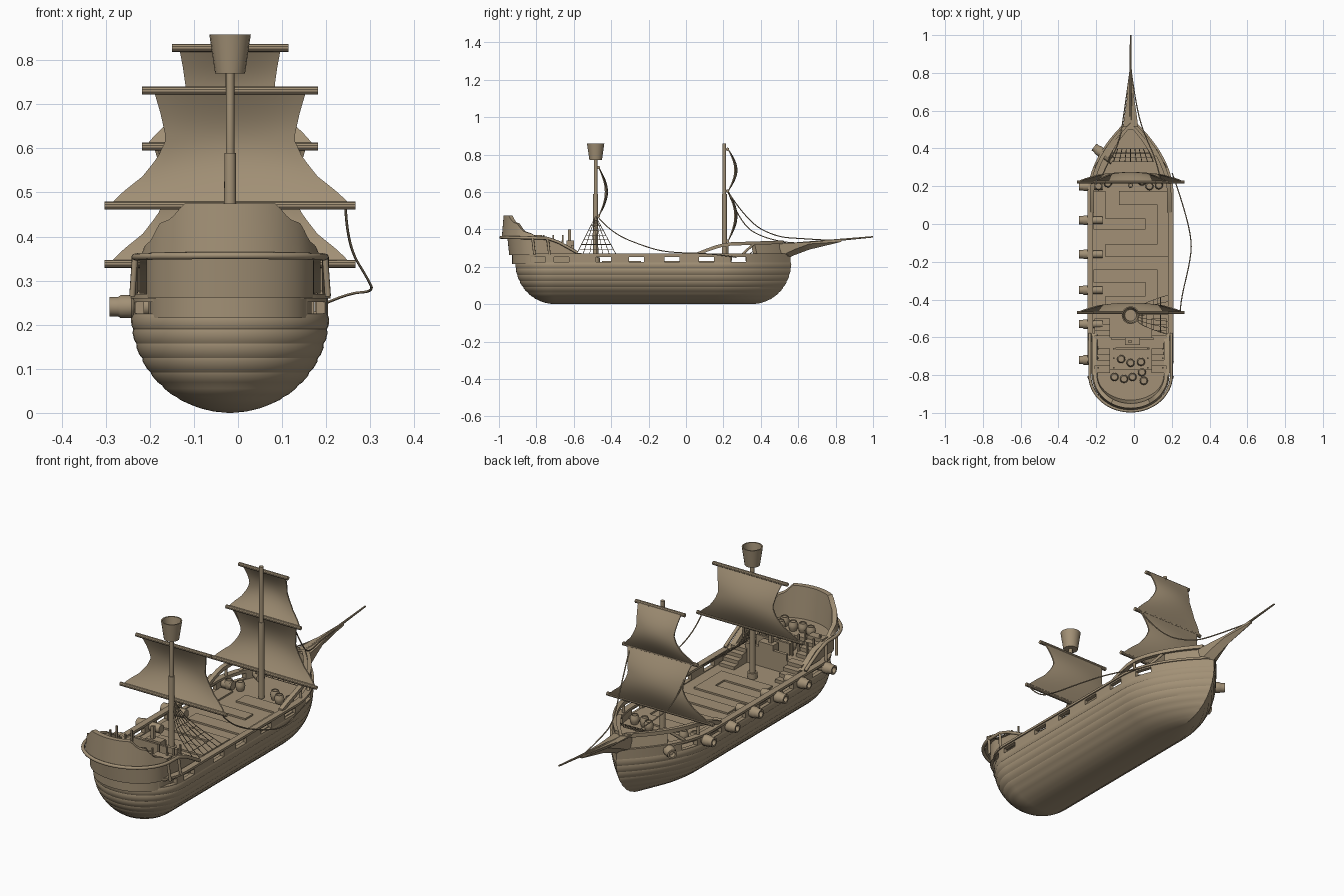
import bpy, bmesh, math
from mathutils import Vector, Matrix

if "Cube" in bpy.data.objects:
    bpy.data.objects.remove(bpy.data.objects["Cube"])

CX = -0.018
wood = bpy.data.materials.new("weathered wood")
wood.diffuse_color = (0.36, 0.28, 0.18, 1)
wood.use_nodes = True
wood.node_tree.nodes["Principled BSDF"].inputs["Base Color"].default_value = wood.diffuse_color


def finish(name, bm, smooth=35):
    bmesh.ops.remove_doubles(bm, verts=bm.verts, dist=0.00005)
    bmesh.ops.recalc_face_normals(bm, faces=bm.faces)
    me = bpy.data.meshes.new(name)
    bm.to_mesh(me)
    bm.free()
    me.materials.append(wood)
    ob = bpy.data.objects.new(name, me)
    bpy.context.collection.objects.link(ob)
    bpy.ops.object.select_all(action='DESELECT')
    ob.select_set(True)
    bpy.context.view_layer.objects.active = ob
    if smooth:
        bpy.ops.object.shade_smooth_by_angle(angle=math.radians(smooth))
    return ob


def loft(name, rows, wrap=True, caps=True, closed=False, smooth=35):
    """Skin a list of point rows (x is measured from the keel line)."""
    bm = bmesh.new()
    vs = [[bm.verts.new((p[0] + CX, p[1], p[2])) for p in r] for r in rows]
    n = len(rows[0])
    for i in range(len(rows) - (0 if closed else 1)):
        a, b = vs[i], vs[(i + 1) % len(rows)]
        for j in range(n if wrap else n - 1):
            k = (j + 1) % n
            bm.faces.new((a[j], a[k], b[k], b[j]))
    if caps:
        bm.faces.new(vs[0])
        bm.faces.new(vs[-1])
    return finish(name, bm, smooth)


def prism(name, pts, z0, z1):
    return loft(name, [[(x, y, z) for x, y in pts] for z in (z0, z1)])


def boxes(name, lims):
    """One object from several (x0, x1, y0, y1, z0, z1) boxes."""
    bm = bmesh.new()
    for x0, x1, y0, y1, z0, z1 in lims:
        m = Matrix.Translation(((x0 + x1) / 2 + CX, (y0 + y1) / 2, (z0 + z1) / 2))
        bmesh.ops.create_cube(bm, size=1, matrix=m @ Matrix.Diagonal((x1 - x0, y1 - y0, z1 - z0, 1)))
    return finish(name, bm, 0)


def lathe(name, prof, loc, axis=(0, 0, 1), n=16):
    """Turn (radius, height) points round an axis."""
    q = Vector((0, 0, 1)).rotation_difference(Vector(axis))
    rows = [[q @ Vector((r * math.cos(t * math.tau / n), r * math.sin(t * math.tau / n), h)) + Vector(loc)
             for t in range(n)] for r, h in prof]
    return loft(name, rows)


def tubes(name, paths, r, smooth_path=False, res=2):
    cu = bpy.data.curves.new(name, 'CURVE')
    cu.dimensions, cu.bevel_depth, cu.bevel_resolution, cu.use_fill_caps = '3D', r, res, True
    for path in paths:
        sp = cu.splines.new('NURBS' if smooth_path else 'POLY')
        sp.points.add(len(path) - 1)
        for pt, p in zip(sp.points, path):
            pt.co = (p[0] + CX, p[1], p[2], 1)
        if smooth_path:
            sp.order_u, sp.use_endpoint_u = 3, True
    ob = bpy.data.objects.new(name, cu)
    cu.materials.append(wood)
    bpy.context.collection.objects.link(ob)
    bpy.ops.object.select_all(action='DESELECT')
    ob.select_set(True)
    bpy.context.view_layer.objects.active = ob
    bpy.ops.object.convert(target='MESH')


def interp(x, table):
    for (a, va), (b, vb) in zip(table, table[1:]):
        if x <= b:
            return va + (vb - va) * max(0, (x - a) / (b - a))
    return table[-1][1]


def outline(g, out=0):
    """Hull plan shape; g shrinks it towards the keel."""
    w = 0.222 * g + out
    right = [(w * math.sin(k * math.pi / 24), -0.70 - (0.21 * g + out) * math.cos(k * math.pi / 24)) for k in range(13)]
    right += [(w, y) for y in (-0.5, -0.3, -0.1, 0.05)]
    tip = 0.35 + 0.21 * g + out
    right += [(w * (1 - (k / 14) ** 2), 0.15 + (tip - 0.15) * k / 14) for k in range(15)]
    return right + [(-x, y) for x, y in right[-2:0:-1]]


# Hull with bulging strakes
rows, levels = [], [0, .012, .035, .062, .092, .124, .157, .190, .222]
for z0, z1 in zip(levels, levels[1:]):
    for t, o in ((0.0, 0), (0.25, 0.003), (0.75, 0.003)):
        z = z0 + (z1 - z0) * t
        g = max(0.02, math.sqrt(max(0, 1 - (1 - z / 0.222) ** 2)))
        rows.append([(x, y, z) for x, y in outline(g, o if z > 0.02 else 0)])
rows.append([(x, y, 0.222) for x, y in outline(1)])
loft("hull", rows, smooth=25)


# Bulwark with gun ports, and its cap rail
def band(name, o, i, z0, z1):
    return loft(name, [[(x, y, z) for x, y in outline(1, f)] for f, z in ((o, z0), (o, z1), (i, z1), (i, z0))],
                caps=False, closed=True)


bulwark = band("bulwark", 0, -0.02, 0.215, 0.262)
ports = [(-.3, .3, y - .04, y + .04, .226, .252) for y in (-.79, -.665, -.44, -.265, -.075, .11, .28)]
ports += [(x - .03, x + .03, -1, -.83, .220, .252) for x in (-.1, .1)]
cutter = boxes("port_cutter", ports)
mod = bulwark.modifiers.new("ports", 'BOOLEAN')
mod.operation, mod.object = 'DIFFERENCE', cutter
bpy.context.view_layer.objects.active = bulwark
bpy.ops.object.modifier_apply(modifier="ports")
bpy.data.objects.remove(cutter)
band("cap_rail", 0.006, -0.024, 0.259, 0.270)

# Raised deck panels in a maze pattern
boxes("deck_panels", [(x0 + .018, x1 + .018, y0, y1, .218, .230) for x0, x1, y0, y1 in (
    (-.215, -.15, .03, .175), (-.215, .06, -.03, .03), (-.08, .19, .10, .175), (.125, .19, -.175, .10),
    (-.15, .125, -.175, -.105), (-.215, .125, -.31, -.24), (.06, .125, -.45, -.31), (-.15, .06, -.45, -.38))])


# Stern decks
def stern_plan(w, front, mid, back):
    arc = [(w * math.cos(k * math.pi / 16), mid - (mid - back) * math.sin(k * math.pi / 16)) for k in range(17)]
    return [(w, front)] + arc + [(-w, front)]


prism("quarter_deck", stern_plan(.185, -.60, -.78, -.93), .215, .285)
prism("poop_deck", stern_plan(.182, -.77, -.80, -.94), .28, .325)
boxes("stairs", [(s * .15 - .04, s * .15 + .04, y - .1, y + .03 - .03 * k, z, z + .0175 * (k + 1))
                 for s in (-1, 1) for y, z in ((-.53, .22), (-.69, .285)) for k in range(4)])
boxes("deck_furniture", [(-.10, .12, -.615, -.60, .28, .315), (-.03, .05, -.64, -.60, .28, .34),
                         (-.08, .10, -.665, -.655, .285, .34), (-.01, .005, -.63, -.615, .30, .40)] +
      [(s * x - .004, s * x + .004, y - .004, y + .004, .28, .37)
       for s in (-1, 1) for x in (.09, .17) for y in (-.76, -.71, -.66)])

# Stern wall, its height set by distance aft
heights = [(-1, .475), (-.945, .475), (-.925, .44), (-.90, .43), (-.87, .39), (-.82, .375), (-.79, .35), (-.68, .335), (-.58, .272)]
wall = []
path = [(1, y, 0) for y in (-.58, -.63, -.68, -.74, -.79)]
path += [(math.cos(k * math.pi / 40), -.80, math.sin(k * math.pi / 40)) for k in range(41)]
path += [(-1, y, 0) for _, y, _ in path[4::-1]]
for c, y, s in path:
    top = interp(y - .17 * s, heights)
    mid = min(.355, top - .002)
    wall.append([(.19 * c, y - .145 * s, .262), (.19 * c, y - .155 * s, mid), (.205 * c, y - .185 * s, mid + .001),
                 (.197 * c, y - .175 * s, top), (.178 * c, y - .15 * s, top), (.172 * c, y - .125 * s, .262)])
loft("stern_wall", wall)

# Outer stern rail with end posts
rail = [(.216 * c, y - .19 * s, interp(y - .19 * s, [(-1, .357), (-.72, .352), (-.66, .32), (-.58, .275)])) for c, y, s in path]
tubes("stern_rail", [rail], .008)
tubes("stern_rail_posts", [[(s * .216, y, .35), (s * .222, y + .01, .265)] for s in (-1, 1) for y in (-.74, -.82)], .007)


# Bow wall and forecastle rail
def bow(y, out=0):
    return (0.222 + out) * max(0, 1 - ((y - .15) / .40) ** 2) if y > .15 else .222 + out


ys = [.38 + .17 * k / 12 for k in range(13)]
loop = [(bow(y), y) for y in ys] + [(-bow(y), y) for y in ys[-2::-1]]
loft("bow_wall", [[(x, y, .265), (x * .93, y - .015, .33), (x * .80, y - .035, .33), (x * .85, y - .02, .265)] for x, y in loop])
rail_z = [(.06, .268), (.12, .292), (.18, .312), (.24, .322), (.54, .332)]
for s, side in ((-1, "left"), (1, "right")):
    pts = [.06 + .46 * k / 18 for k in range(19)]
    loft("forecastle_rail_" + side, [[(s * (bow(y) + dx) * .95, y, interp(y, rail_z) + dz)
         for dx, dz in ((.005, -.009), (.005, .009), (-.018, .009), (-.018, -.009))] for y in pts])
    tubes("rail_braces_" + side, [[(s * .2, .22, .31), (s * .2, .22, .265)],
                                  [(s * .145, .36, .32), (s * .185, .30, .265)]], .007)

# Beakhead and bowsprit
loft("beakhead", [[(-w, y, b + .03), (-w, y, t), (w, y, t), (w, y, b + .03), (0, y, b)] if y < .7 else
                  [(-w, y, b), (-w, y, t), (w, y, t), (w, y, b), (0, y, b)]
                  for y, w, b, t in ((.50, .042, .225, .325), (.58, .032, .262, .328), (.66, .02, .292, .333), (.83, .005, .333, .345))])
lathe("bowsprit", [(.009, 0), (.004, .5)], (0, .502, .315), (0, .498, .045), 10)

# Masts and crow's nest
lathe("fore_mast", [(.014, .22), (.013, .59), (.010, .59), (.010, .858)], (0, .205, 0))
lathe("main_mast", [(.022, .22), (.022, .25), (.014, .25), (.013, .59), (.0095, .59), (.0095, .78)], (0, -.483, 0))
lathe("crows_nest", [(.034, .77), (.047, .858), (.041, .858), (.031, .785)], (0, -.483, 0), n=18)


# Yards and billowing sails
def yard(name, y, z, half):
    lathe(name, [(.009, -half), (.009, half)], (0, y, z), (1, 0, 0), 10)


def sail(name, y, z0, z1, top, waist, foot, bulge):
    edge = [(0, top), (.2, waist + (top - waist) * .45), (.42, waist), (.58, waist + (foot - waist) * .15),
            (.75, waist + (foot - waist) * .42), (.9, waist + (foot - waist) * .8), (1, foot)]
    rows = []
    for k in range(17):
        t = k / 16
        w, d = interp(t, edge), bulge * math.sin(math.pi * t)
        r = [(w * j / 8, y + d * (1 - .25 * (j / 8) ** 2), z1 + (z0 - z1) * t) for j in range(-8, 9)]
        rows.append(r + [(a, b - .006, c) for a, b, c in r[::-1]])
    loft(name, rows, smooth=40)


for name, y, z, half in (("fore_top_yard", .222, .828, .132), ("fore_middle_yard", .222, .604, .2), ("fore_low_yard", .222, .338, .285),
                         ("main_top_yard", -.468, .731, .2), ("main_low_yard", -.468, .47, .285)):
    yard(name, y, z, half)
sail("fore_topsail", .23, .607, .826, .115, .10, .19, .045)
sail("fore_mainsail", .23, .341, .601, .172, .145, .272, .045)
sail("main_sail", -.462, .473, .728, .172, .145, .272, .045)

# Rigging ropes
tubes("ropes", [
    [(.262, -.47, .465), (.266, -.40, .38), (.315, -.20, .30), (.325, -.08, .275), (.27, .13, .272), (.22, .27, .25)],
    [(.16, .225, .60), (.14, .33, .44), (.07, .48, .36), (.03, .62, .35), (0, .83, .338)],
    [(-.16, .225, .60), (-.14, .29, .43), (-.06, .42, .35), (-.03, .62, .318), (0, .83, .338)]], .003, True, 1)

# Rope nets
fan = [[Vector((.02, -.483, .47)).lerp(Vector((.20, -.585 + .21 * k / 6, .268)), t / 8) for t in range(9)] for k in range(7)]
for row in fan:
    for t, p in enumerate(row):
        p.x -= .05 * math.sin(math.pi * t / 8)
tubes("shroud_net", fan + [[row[t] for row in fan] for t in range(2, 9)], .0018, res=0)
tubes("bow_net", [[(-.12 + .03 * k, .33, .26), (-.09 + .0225 * k, .40, .315)] for k in range(9)] +
      [[(-.12 + .01 * k, .33 + .023 * k, .26 + .018 * k), (.12 - .01 * k, .33 + .023 * k, .26 + .018 * k)] for k in range(4)], .002, res=0)

# Cannons on the left side
gun = [(.02, -.07), (.021, 0), (.026, .006), (.026, .03), (.022, .036), (.022, .055), (.014, .055), (.014, .03)]
for k, y in enumerate((-.72, -.53, -.35, -.16, .02, .20)):
    lathe(f"cannon_{k}", gun, (-.218, y, .241), (-1, 0, 0), 14)
lathe("cannon_bow", gun, (-.15, .375, .241), (-.8, .6, 0), 14)

# Barrels on the decks
cask = [(.016, 0), (.021, .014), (.022, .022), (.021, .03), (.016, .044), (.013, .044), (.013, .04)]
spots = [(-.05, -.715, .285), (0, -.735, .285), (.055, -.73, .285), (-.085, -.81, .325), (.01, -.81, .325), (.06, -.785, .325),
         (-.035, -.82, .325), (.07, -.83, .325), (-.17, .20, .222), (-.12, .215, .222), (.10, .20, .222), (.15, .205, .222), (.06, .225, .222)]
for k, p in enumerate(spots):
    lathe(f"barrel_{k}", cask, p, n=12)
